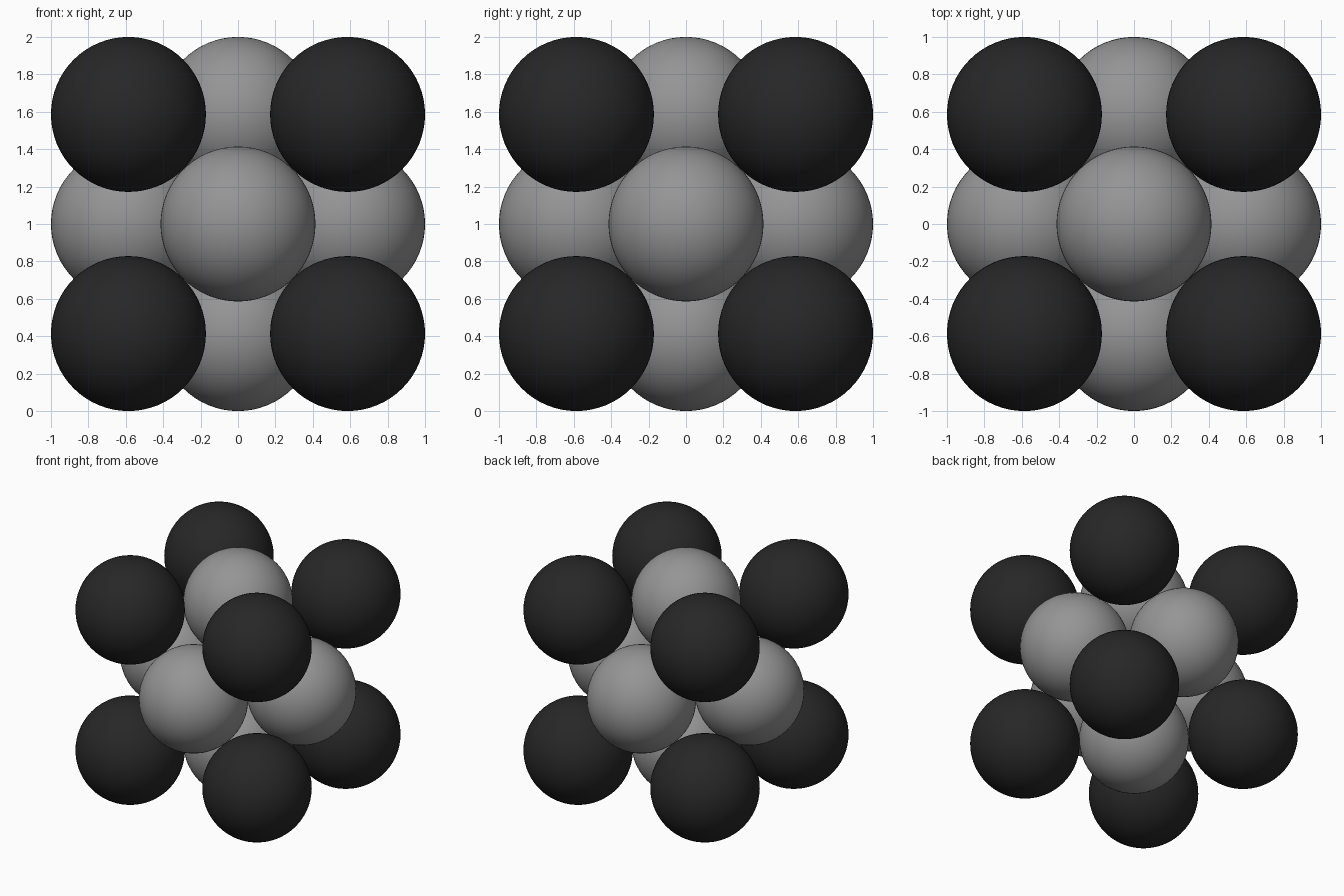
import bpy
import math
from itertools import product

if "Cube" in bpy.data.objects:
    bpy.data.objects.remove(bpy.data.objects["Cube"])

# Close-packed cube: neighbouring spheres touch along face diagonals, overall size 2
HALF = 1 / (1 + math.sqrt(0.5))
RADIUS = 1 - HALF


def material(name, value):
    mat = bpy.data.materials.new(name)
    mat.diffuse_color = (value, value, value, 1)
    mat.use_nodes = True
    mat.node_tree.nodes["Principled BSDF"].inputs["Base Color"].default_value = mat.diffuse_color
    return mat


black = material("black", 0.02)
grey = material("mid grey", 0.3)


def ball(name, x, y, z, mat):
    bpy.ops.mesh.primitive_uv_sphere_add(
        segments=64, ring_count=32, radius=RADIUS, location=(x, y, z + 1))
    obj = bpy.context.object
    obj.name = name
    obj.data.materials.append(mat)
    bpy.ops.object.shade_smooth()


# Eight corner spheres
for x, y, z in product((-HALF, HALF), repeat=3):
    ball("corner_sphere", x, y, z, black)

# Six face-centre spheres
for axis, side in product(range(3), (-HALF, HALF)):
    pos = [0, 0, 0]
    pos[axis] = side
    ball("face_sphere", *pos, grey)
